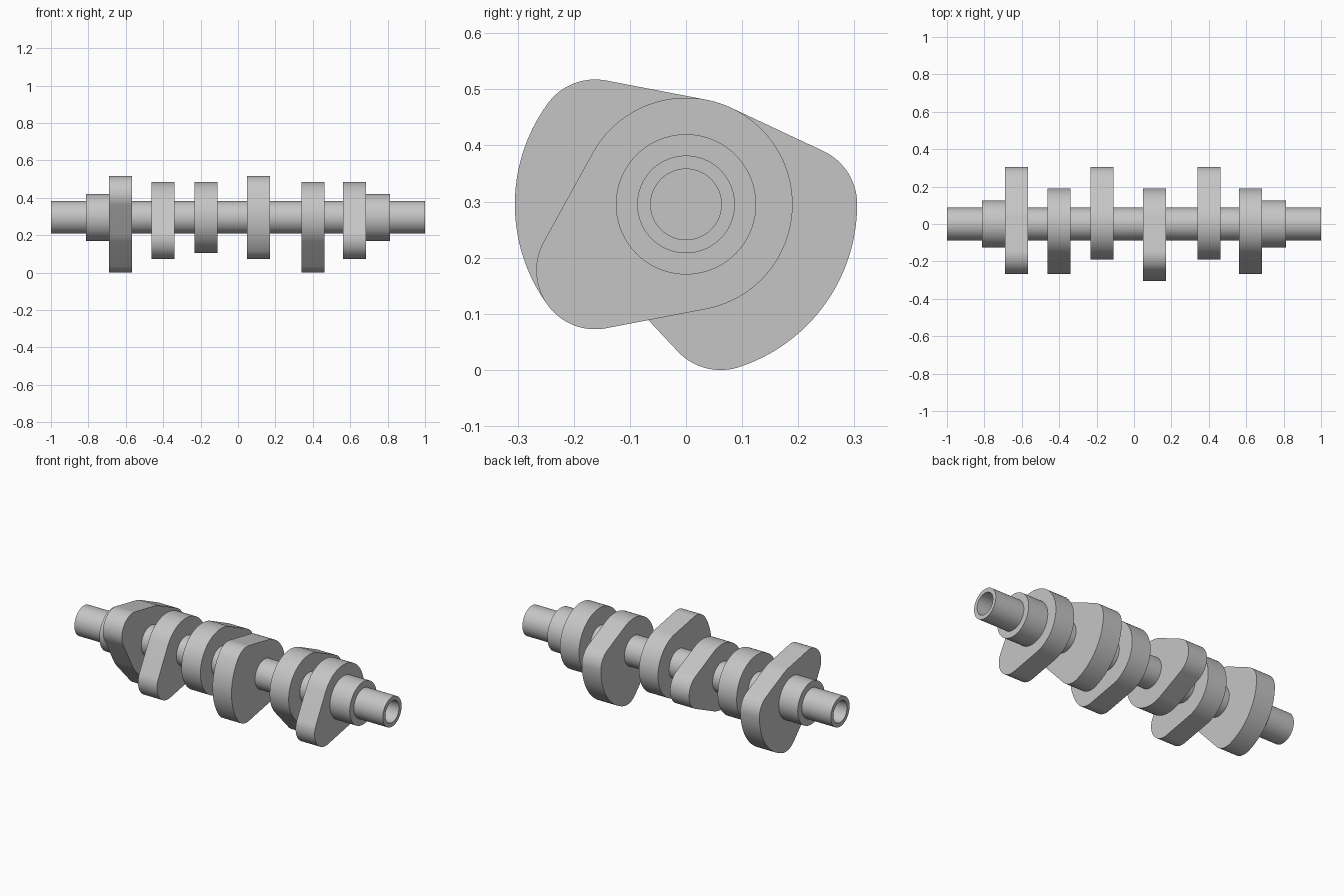
import bpy
import bmesh
from math import cos, sin, radians

if "Cube" in bpy.data.objects:
    bpy.data.objects.remove(bpy.data.objects["Cube"], do_unlink=True)

AXIS_Z = 0.295
SHAFT_R, BORE_R, COLLAR_R = 0.087, 0.063, 0.125
BASE_R, NOSE_R, NOSE_DIST = 0.19, 0.105, 0.2
LOBE_HALF = 0.0615
BORE_DEPTH = 0.25

steel = bpy.data.materials.new("steel_grey")
steel.use_nodes = True
GREY = (0.56, 0.56, 0.56, 1)
steel.diffuse_color = GREY
steel.node_tree.nodes["Principled BSDF"].inputs["Base Color"].default_value = GREY


def circle(r):
    return [(r * cos(radians(t)), r * sin(radians(t))) for t in range(0, 360, 4)]


def cam_outline(noses):
    """Convex outline round the base circle and nose circles swept over angle spans."""
    points = []
    for t in range(0, 360, 2):
        c, s = cos(radians(t)), sin(radians(t))
        choices = [(BASE_R, BASE_R * c, BASE_R * s)]
        for mid, half in noses:
            offset = (t - mid + 180) % 360 - 180
            a = radians(mid + max(-half, min(half, offset)))
            y = NOSE_DIST * cos(a) + NOSE_R * c
            z = NOSE_DIST * sin(a) + NOSE_R * s
            choices.append((y * c + z * s, y, z))
        points.append(max(choices)[1:])
    return points


def loft(name, sections):
    """Join outlines placed along x into one closed solid."""
    bm = bmesh.new()
    rings = [[bm.verts.new((x, y, AXIS_Z + z)) for y, z in outline]
             for x, outline in sections]
    for a, b in zip(rings, rings[1:]):
        for i in range(len(a)):
            bm.faces.new((a[i - 1], a[i], b[i], b[i - 1]))
    bm.faces.new(rings[0])
    bm.faces.new(rings[-1])
    bmesh.ops.recalc_face_normals(bm, faces=bm.faces)
    mesh = bpy.data.meshes.new(name)
    bm.to_mesh(mesh)
    bm.free()
    mesh.materials.append(steel)
    obj = bpy.data.objects.new(name, mesh)
    bpy.context.collection.objects.link(obj)
    bpy.ops.object.select_all(action="DESELECT")
    obj.select_set(True)
    bpy.context.view_layer.objects.active = obj
    bpy.ops.object.shade_smooth_by_angle()
    return obj


# Shaft with a blind bore in each end
bore, rim = circle(BORE_R), circle(SHAFT_R)
loft("shaft", [(BORE_DEPTH - 1, bore), (-1, bore), (-1, rim),
               (1, rim), (1, bore), (1 - BORE_DEPTH, bore)])

# Bearing collars outside the end lobes
for side, sign in (("right", -1), ("left", 1)):
    loft(side + "_collar", [(sign * 0.62, circle(COLLAR_R)),
                            (sign * 0.812, circle(COLLAR_R))])

# Cam lobes: position along the shaft, then (direction, half span) of each nose
LOBES = [
    (-0.628, [(-36, 36), (144, 0)]),
    (-0.4, [(216, 0)]),
    (-0.172, [(0, 0)]),
    (0.11, [(180, 36)]),
    (0.4, [(-36, 36)]),
    (0.622, [(216, 0)]),
]
for number, (x, noses) in enumerate(LOBES, 1):
    outline = cam_outline(noses)
    loft(f"cam_lobe_{number}", [(x - LOBE_HALF, outline), (x + LOBE_HALF, outline)])
